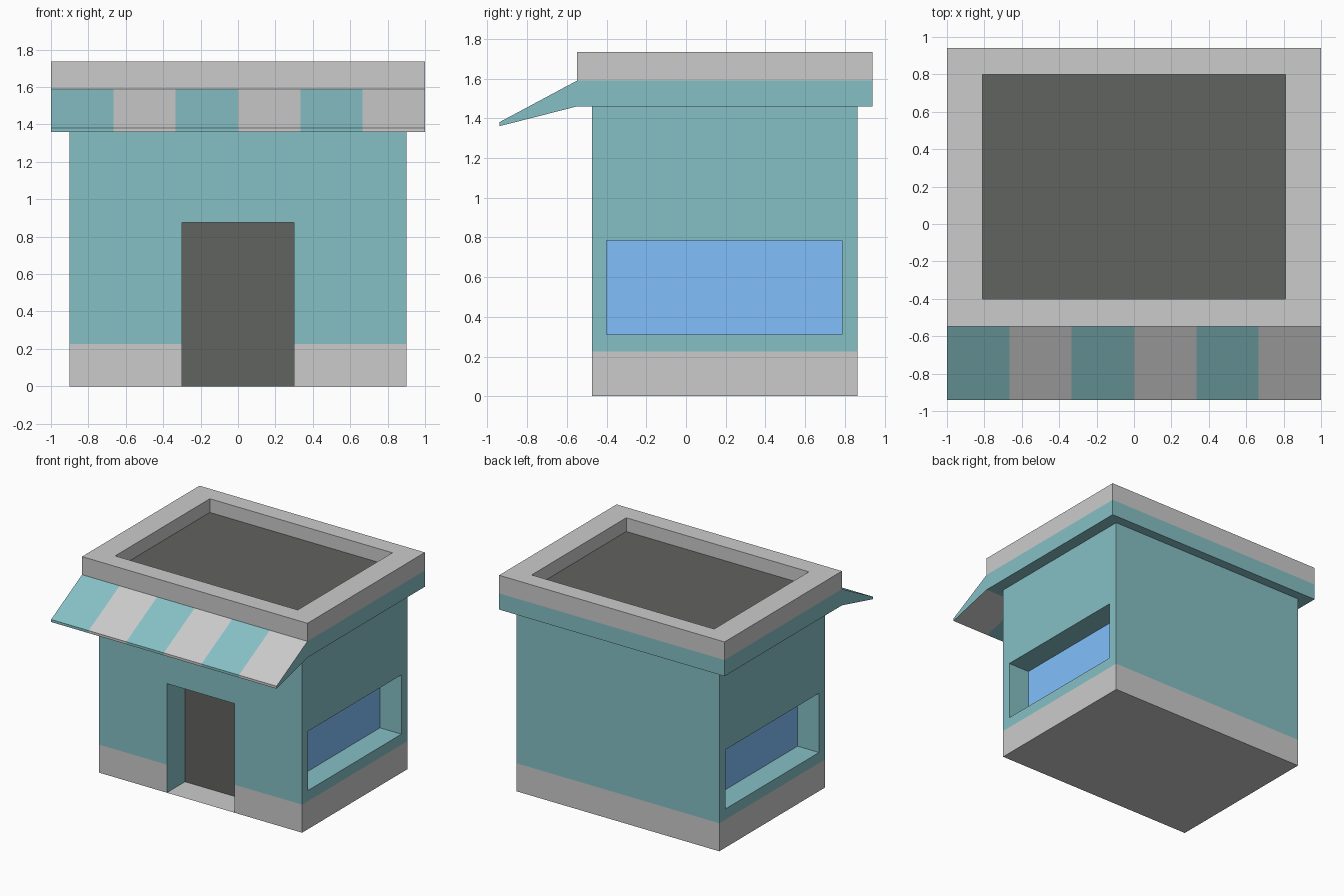
import bpy, bmesh
from mathutils import Vector

if "Cube" in bpy.data.objects:
    bpy.data.objects.remove(bpy.data.objects["Cube"])


def material(name, rgb):
    m = bpy.data.materials.new(name)
    m.diffuse_color = (*rgb, 1)
    m.use_nodes = True
    m.node_tree.nodes["Principled BSDF"].inputs["Base Color"].default_value = m.diffuse_color
    return m


MATS = [material("grey", (0.53, 0.53, 0.53)), material("teal", (0.24, 0.53, 0.56)),
        material("dark", (0.12, 0.125, 0.115)), material("glass", (0.22, 0.53, 0.98))]
GREY, TEAL, DARK, GLASS = range(4)


def block(lo, hi, cuts):
    """Box from lo to hi, sliced at the given x, y and z positions."""
    bm = bmesh.new()
    bmesh.ops.create_cube(bm, size=1)
    for v in bm.verts:
        v.co = [lo[i] if v.co[i] < 0 else hi[i] for i in range(3)]
    for axis, values in enumerate(cuts):
        for value in values:
            co, no = Vector(), Vector()
            co[axis], no[axis] = value, 1
            bmesh.ops.bisect_plane(bm, geom=bm.verts[:] + bm.edges[:] + bm.faces[:],
                                   plane_co=co, plane_no=no, dist=1e-5)
    return bm


def inside(bm, lo, hi):
    """Faces whose centre lies in the region."""
    return [f for f in bm.faces
            if all(lo[i] < f.calc_center_median()[i] < hi[i] for i in range(3))]


def recess(bm, lo, hi, offset, wall_mat, back_mat):
    """Push the faces in the region inwards, colouring sides and back."""
    before = inside(bm, lo, hi)
    others = set(bm.faces) - set(before)
    new = bmesh.ops.extrude_face_region(bm, geom=before)["geom"]
    back = [g for g in new if isinstance(g, bmesh.types.BMFace)]
    bmesh.ops.translate(bm, vec=offset, verts=[g for g in new if isinstance(g, bmesh.types.BMVert)])
    old = [f for f in before if f.is_valid and f not in back]
    if old:
        bmesh.ops.delete(bm, geom=old, context='FACES')
    for f in bm.faces:
        if f not in others:
            f.material_index = wall_mat
    for f in back:
        f.material_index = back_mat


def finish(bm, name):
    bmesh.ops.dissolve_limit(bm, angle_limit=0.01, verts=bm.verts[:], edges=bm.edges[:],
                             delimit={'MATERIAL'})
    me = bpy.data.meshes.new(name)
    bm.to_mesh(me)
    bm.free()
    for m in MATS:
        me.materials.append(m)
    ob = bpy.data.objects.new(name, me)
    bpy.context.collection.objects.link(ob)


# Shop walls with grey plinth, doorway and two side windows
bm = block((-0.9, -0.473, 0), (0.9, 0.863, 1.46),
           ((-0.3, 0.3), (-0.4, 0.785), (0.225, 0.31, 0.785, 0.875)))
for f in bm.faces:
    f.material_index = TEAL if f.calc_center_median().z > 0.225 else GREY
bmesh.ops.delete(bm, geom=inside(bm, (-1, -1, 1.459), (1, 1, 2)), context='FACES')
recess(bm, (-0.3, -0.48, 0.001), (0.3, -0.47, 0.875), (0, 0.23, 0), TEAL, DARK)
for side in (-1, 1):
    x = side * 0.9
    recess(bm, (x - 0.01, -0.4, 0.31), (x + 0.01, 0.785, 0.785), (-side * 0.19, 0, 0), TEAL, GLASS)
for f in inside(bm, (-0.31, -0.46, -0.001), (0.31, -0.25, 0.001)):
    if len(f.verts) and abs(f.normal.z) > 0.5 or f.calc_center_median().z < 0.0005:
        f.material_index = GREY
finish(bm, "shop_walls")

# Roof block: teal band, grey parapet, sunken dark roof floor
bm = block((-1, -0.548, 1.46), (1, 0.94, 1.735),
           ((-0.9, -0.81, 0.81, 0.9), (-0.473, -0.4, 0.8, 0.863), (1.59,)))
for f in bm.faces:
    f.material_index = TEAL if f.calc_center_median().z < 1.59 else GREY
hidden = inside(bm, (-0.9, -0.473, 1.45), (0.9, 0.863, 1.47)) + \
    inside(bm, (-1, -0.55, 1.461), (1, -0.547, 1.59))
bmesh.ops.delete(bm, geom=hidden, context='FACES')
recess(bm, (-0.81, -0.4, 1.73), (0.81, 0.8, 1.74), (0, 0, -0.11), GREY, DARK)
finish(bm, "roof_parapet")

# Striped awning: wedge profile swept across six stripes
profile = [(-0.548, 1.59), (-0.94, 1.38), (-0.94, 1.36), (-0.548, 1.46)]
bm = bmesh.new()
rings = [[bm.verts.new((-1 + i / 3, y, z)) for y, z in profile] for i in range(7)]
for i, (a, b) in enumerate(zip(rings, rings[1:])):
    for j in range(3):
        f = bm.faces.new((a[j], a[j + 1], b[j + 1], b[j]))
        f.material_index = GREY if i % 2 else TEAL
for ring in (rings[0][::-1], rings[-1]):
    bm.faces.new(ring).material_index = TEAL
bmesh.ops.recalc_face_normals(bm, faces=bm.faces[:])
finish(bm, "striped_awning")
